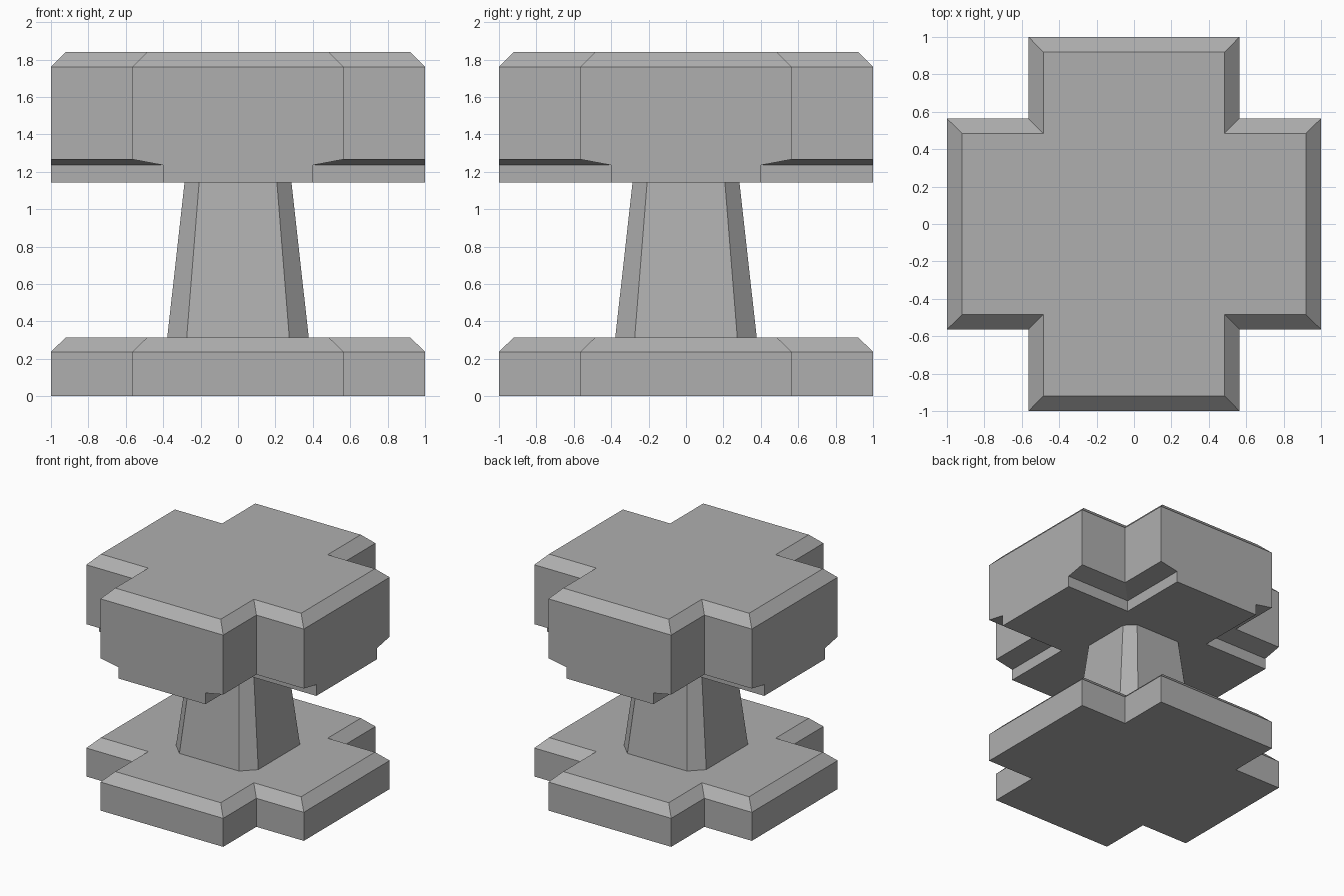
import bpy
import bmesh

if "Cube" in bpy.data.objects:
    bpy.data.objects.remove(bpy.data.objects["Cube"])

# Darker stone grey shared by all parts
stone = bpy.data.materials.new("stone_grey")
stone.diffuse_color = (0.43, 0.43, 0.43, 1)
stone.use_nodes = True
stone.node_tree.nodes["Principled BSDF"].inputs["Base Color"].default_value = stone.diffuse_color


def cross(w, r):
    """Plus-shaped outline: arm half-width w, arm reach r (counter-clockwise)."""
    quarter = [(r, -w), (r, w), (w, w)]
    pts = []
    for _ in range(4):
        pts += quarter
        quarter = [(-y, x) for x, y in quarter]
    return pts


def octagon(w, r):
    """Square of half-size r with corners cut back to w."""
    quarter = [(r, -w), (r, w)]
    pts = []
    for _ in range(4):
        pts += quarter
        quarter = [(-y, x) for x, y in quarter]
    return pts


def loft(name, outline, levels):
    """Stack outlines given as (z, w, r) and skin them into a closed solid."""
    bm = bmesh.new()
    rings = [[bm.verts.new((x, y, z)) for x, y in outline(w, r)]
             for z, w, r in levels]
    for low, high in zip(rings, rings[1:]):
        n = len(low)
        for i in range(n):
            j = (i + 1) % n
            bm.faces.new((low[i], low[j], high[j], high[i]))
    bm.faces.new(rings[0][::-1])
    bm.faces.new(rings[-1])
    # Arm ends stay flat across levels, so merge their coplanar strips
    bmesh.ops.dissolve_limit(bm, angle_limit=0.01, verts=bm.verts, edges=bm.edges)
    bmesh.ops.recalc_face_normals(bm, faces=bm.faces)
    mesh = bpy.data.meshes.new(name)
    bm.to_mesh(mesh)
    bm.free()
    mesh.materials.append(stone)
    obj = bpy.data.objects.new(name, mesh)
    bpy.context.collection.objects.link(obj)
    return obj


# Foot slab with chamfered top rim
loft("base", cross, [(0, 0.564, 1), (0.237, 0.564, 1), (0.315, 0.485, 0.92)])

# Tapered eight-sided pillar
loft("column", octagon, [(0.315, 0.274, 0.378), (1.142, 0.208, 0.286)])

# Heavy head: narrow underside cross, sloped step, wide cross, chamfered rim
loft("head", cross, [(1.142, 0.4, 1), (1.235, 0.4, 1), (1.266, 0.564, 1),
                     (1.76, 0.564, 1), (1.84, 0.485, 0.92)])
